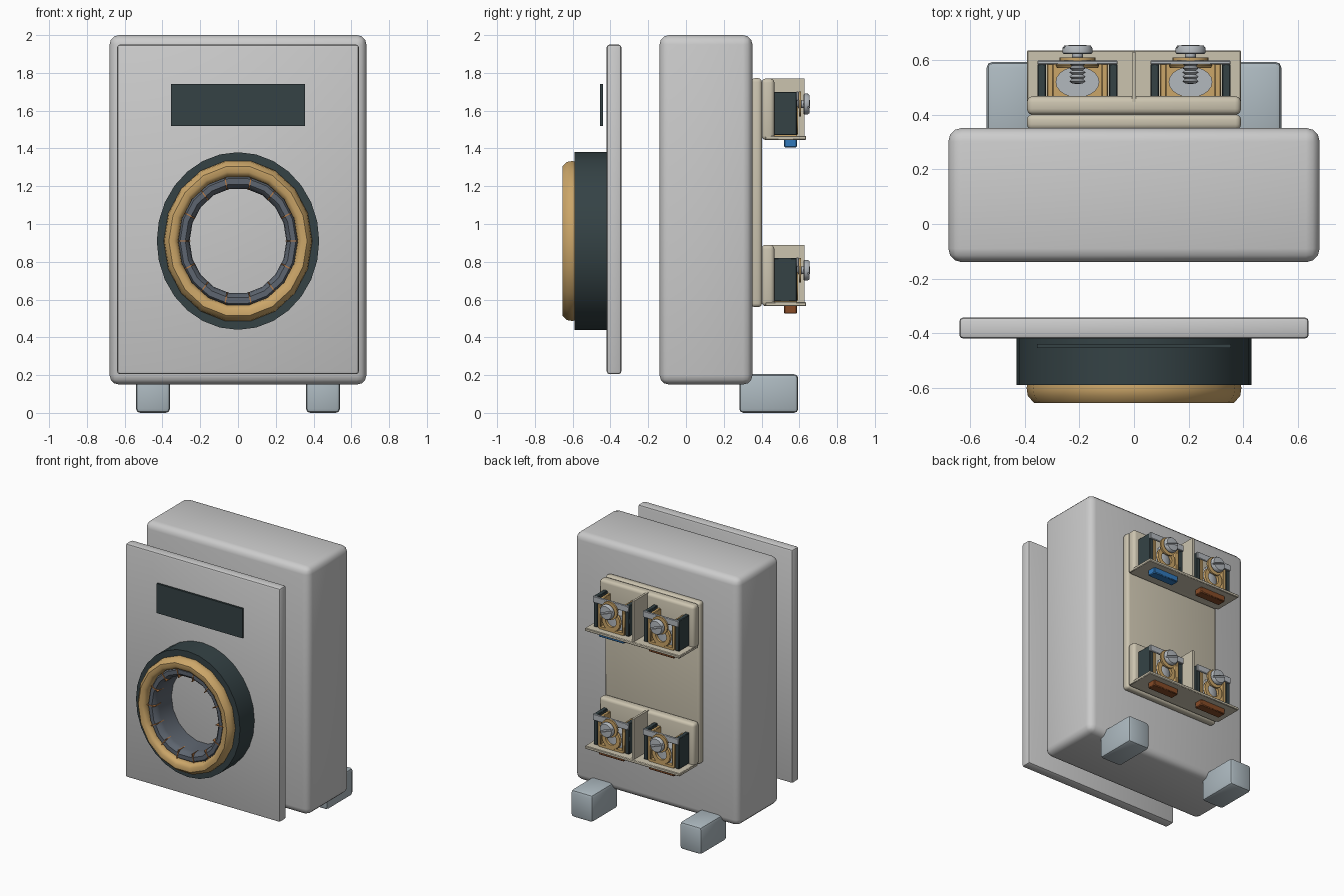
import bpy, bmesh, math
from mathutils import Matrix, Vector

if "Cube" in bpy.data.objects:
    bpy.data.objects.remove(bpy.data.objects["Cube"])


def mat(name, r, g, b):
    m = bpy.data.materials.new(name)
    m.diffuse_color = (r, g, b, 1)
    m.use_nodes = True
    m.node_tree.nodes["Principled BSDF"].inputs["Base Color"].default_value = m.diffuse_color
    return m


SHELL = mat("shell", 0.66, 0.68, 0.66)
DARK = mat("dark", 0.035, 0.055, 0.06)
TAN = mat("tan", 0.60, 0.38, 0.14)
SLATE = mat("slate", 0.11, 0.13, 0.16)
COPPER = mat("copper", 0.50, 0.20, 0.06)
CREAM = mat("cream", 0.60, 0.55, 0.43)
STEEL = mat("steel", 0.45, 0.48, 0.51)
FOOT = mat("foot", 0.42, 0.49, 0.53)
BLUE = mat("blue", 0.03, 0.19, 0.50)
BROWN = mat("brown", 0.24, 0.07, 0.02)


def finish(name, bm, m):
    bmesh.ops.recalc_face_normals(bm, faces=bm.faces[:])
    me = bpy.data.meshes.new(name)
    bm.to_mesh(me)
    bm.free()
    ob = bpy.data.objects.new(name, me)
    bpy.context.collection.objects.link(ob)
    me.materials.append(m)
    return ob


def box(name, x, y, z, m, bevel=0, segs=2):
    bm = bmesh.new()
    bmesh.ops.create_cube(bm, size=1)
    for v in bm.verts:
        v.co = Vector(r[0] if c < 0 else r[1] for r, c in zip((x, y, z), v.co))
    if bevel:
        bmesh.ops.bevel(bm, geom=bm.edges[:], offset=bevel, segments=segs,
                        profile=0.5, affect='EDGES')
    return finish(name, bm, m)


def lathe(name, prof, n, m, at=(0, 0, 0), sx=1.0, closed=True):
    """Revolve (radius, y) points around the y axis."""
    bm = bmesh.new()
    rings = []
    for i in range(n):
        a = 2 * math.pi * i / n
        rings.append([bm.verts.new((at[0] + sx * r * math.cos(a), at[1] + y,
                                    at[2] + r * math.sin(a))) for r, y in prof])
    k = len(prof)
    for i in range(n):
        p, q = rings[i], rings[(i + 1) % n]
        for j in range(k if closed else k - 1):
            l = (j + 1) % k
            bm.faces.new((p[j], p[l], q[l], q[j]))
    bmesh.ops.remove_doubles(bm, verts=bm.verts[:], dist=1e-5)
    return finish(name, bm, m)


# Housing, front panel and display
box("housing", (-.68, .68), (-.14, .352), (.15, 2.0), SHELL, .05, 3)
box("front_panel", (-.64, .64), (-.42, -.342), (.205, 1.95), SHELL, .015, 2)
box("display_window", (-.355, .355), (-.455, -.44), (1.52, 1.74), DARK)

# Oval current-sensor ring: dark sleeve, tan front rim, slate core
C, SX = (0, 0, .91), .915
lathe("sensor_sleeve", [(.33, -.42), (.47, -.42), (.47, -.59), (.33, -.59)], 28, DARK, C, SX)
lathe("sensor_rim", [(.345, -.58), (.425, -.58), (.43, -.60), (.425, -.63), (.40, -.655),
                     (.37, -.655), (.35, -.64), (.345, -.62)], 18, TAN, C, SX)
lathe("sensor_core", [(.35, -.42), (.35, -.60), (.335, -.62), (.305, -.62),
                      (.285, -.60), (.28, -.57), (.28, -.42)], 18, SLATE, C, SX)

# Copper winding turns over the core
for i in range(14):
    w = box(f"winding_{i + 1}", (.276, .345), (-.624, -.55), (-.003, .003), COPPER)
    a = 2 * math.pi * i / 14
    w.data.transform(Matrix.Translation(C) @ Matrix.Diagonal((SX, 1, 1, 1))
                     @ Matrix.Rotation(-a, 4, 'Y'))

# Feet
for s, side in ((-1, "left"), (1, "right")):
    box(f"{side}_foot", sorted((s * .36, s * .54)), (.282, .594), (0, .205), FOOT, .022, 2)

# Rear mounting plate
box("terminal_plate", (-.392, .392), (.345, .402), (.56, 1.772), CREAM, .02, 3)


def terminal(tag, x, z, button):
    """One screw terminal centred on x with its block base at height z."""
    for s, side in ((-1, "left"), (1, "right")):
        box(f"{tag}_{side}_cheek", sorted((x + s * .115, x + s * .147)),
            (.46, .587), (z + .025, z + .255), DARK, .004, 1)
        box(f"{tag}_{side}_cage_wall", sorted((x + s * .088, x + s * .112)),
            (.46, .588), (z + .025, z + .24), TAN, .004, 1)
    box(f"{tag}_cage_floor", (x - .1, x + .1), (.46, .588), (z + .02, z + .04), TAN)
    box(f"{tag}_clamp_bar", (x - .147, x + .147), (.584, .598), (z + .21, z + .257), STEEL, .003, 1)
    # wire ferrule, standing upright
    f = lathe(f"{tag}_ferrule", [(0, -.055), (.08, -.055), (.08, .055), (0, .055)], 20, STEEL, closed=False)
    f.data.transform(Matrix.Translation((x, .52, z + .09)) @ Matrix.Diagonal((1, .7, 1, 1))
                     @ Matrix.Rotation(math.pi / 2, 4, 'X'))
    lathe(f"{tag}_wire_ring", [(.045, .572), (.075, .572), (.08, .58), (.075, .592), (.045, .592)],
          20, TAN, (x, 0, z + .105))
    # screw: washer, threaded shank and slotted head
    at = (x, 0, z + .19)
    lathe(f"{tag}_washer", [(.025, .597), (.066, .597), (.066, .61), (.025, .61)], 24, TAN, at)
    shank = [(0, .512)]
    for i in range(6):
        shank += [(.02, .515 + i * .016), (.03, .523 + i * .016)]
    shank += [(.02, .611), (.02, .625), (0, .625)]
    lathe(f"{tag}_screw_shank", shank, 16, STEEL, at, closed=False)
    head = lathe(f"{tag}_screw_head", [(0, .622), (.05, .622), (.055, .627), (.055, .644),
                                       (.048, .654), (0, .656)], 24, STEEL, at, closed=False)
    cut = box(f"{tag}_slot_cutter", (-.08, .08), (.645, .68), (-.006, .006), STEEL)
    cut.data.transform(Matrix.Translation(at) @ Matrix.Rotation(.35, 4, 'Y'))
    cut.hide_render = True
    cut.hide_set(True)
    b = head.modifiers.new("slot", 'BOOLEAN')
    b.operation, b.solver, b.object = 'DIFFERENCE', 'EXACT', cut
    # coloured release button under the shelf
    box(f"{tag}_button", (x - .105, x + .105), (.52, .587), (z - .04, z + .005), button, .005, 1)


# Two terminal blocks, each with shelf, divider and two terminals
for tag, z, right in (("upper", 1.445, BLUE), ("lower", .565, BROWN)):
    box(f"{tag}_block_base", (-.392, .392), (.40, .468), (z, z + .325), CREAM, .022, 3)
    box(f"{tag}_shelf", (-.392, .392), (.42, .636), (z, z + .022), CREAM, .004, 1)
    box(f"{tag}_divider", (-.008, .008), (.44, .628), (z + .01, z + .325), CREAM)
    terminal(f"{tag}_left_terminal", -.207, z, BROWN)
    terminal(f"{tag}_right_terminal", .207, z, right)

# Smooth rounded parts, keep hard edges
bpy.ops.object.select_all(action='DESELECT')
for ob in bpy.context.scene.objects:
    if not ob.hide_render:
        ob.select_set(True)
        bpy.context.view_layer.objects.active = ob
bpy.ops.object.shade_smooth_by_angle(angle=math.radians(40))
